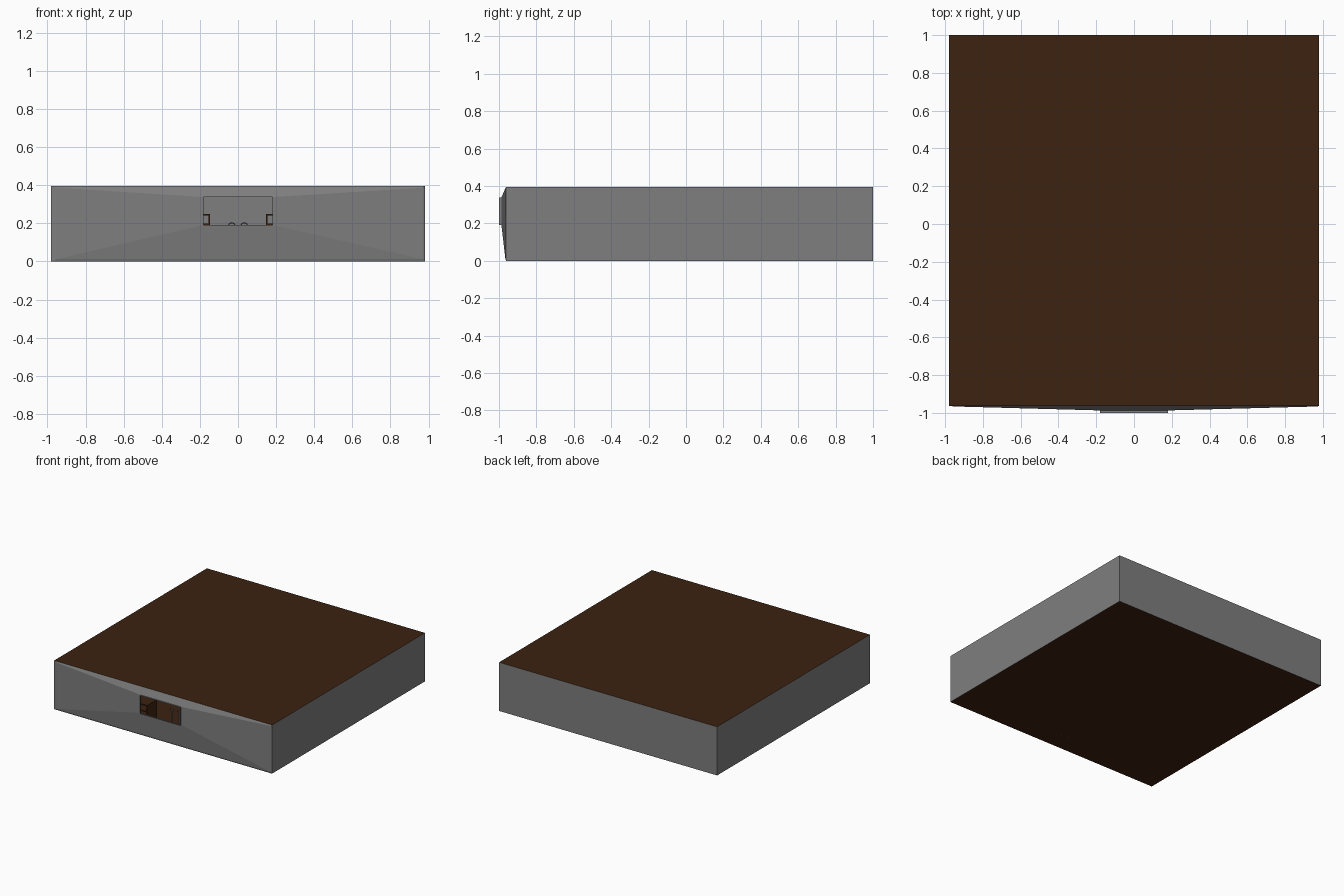
import bpy, bmesh, math

if "Cube" in bpy.data.objects:
    bpy.data.objects.remove(bpy.data.objects["Cube"])


def material(name, rgb):
    m = bpy.data.materials.new(name)
    m.diffuse_color = (*rgb, 1)
    m.use_nodes = True
    m.node_tree.nodes["Principled BSDF"].inputs["Base Color"].default_value = m.diffuse_color
    return m


GREY = material("grey", (0.21, 0.21, 0.21))
BROWN = material("dark brown", (0.046, 0.016, 0.005))
H = 0.395
FRONT = -0.962


def finish(name, bm, mats):
    me = bpy.data.meshes.new(name)
    bm.to_mesh(me)
    bm.free()
    for m in mats:
        me.materials.append(m)
    ob = bpy.data.objects.new(name, me)
    bpy.context.collection.objects.link(ob)
    return ob


def box(name, x0, x1, y0, y1, z0, z1, mat):
    bm = bmesh.new()
    bmesh.ops.create_cube(bm, size=1)
    for v in bm.verts:
        v.co.x = x0 if v.co.x < 0 else x1
        v.co.y = y0 if v.co.y < 0 else y1
        v.co.z = z0 if v.co.z < 0 else z1
    return finish(name, bm, [mat])


# Hollow main body: grey walls, brown floor and lid, open at the front
bm = bmesh.new()
bmesh.ops.create_cube(bm, size=1)
for v in bm.verts:
    v.co.x *= 1.96
    v.co.y = FRONT if v.co.y < 0 else 1.0
    v.co.z = 0 if v.co.z < 0 else H
bm.normal_update()
for f in list(bm.faces):
    if f.normal.y < -0.5:
        bm.faces.remove(f)
    elif abs(f.normal.z) > 0.5:
        f.material_index = 1
finish("main_body", bm, [GREY, BROWN])

# Front panel: nested rectangles sloping out to the protruding opening rim
loops = [(-0.98, 0.98, 0, H, FRONT),
         (-0.952, 0.973, 0.012, 0.387, -0.966),
         (-0.18, 0.18, 0.192, 0.338, -0.987),
         (-0.18, 0.18, 0.192, 0.338, -1.0)]
bm = bmesh.new()
rings = [[bm.verts.new(p) for p in ((a, y, c), (b, y, c), (b, y, d), (a, y, d))]
         for a, b, c, d, y in loops]
for r, s in zip(rings, rings[1:]):
    for i in range(4):
        j = (i + 1) % 4
        bm.faces.new((r[i], r[j], s[j], s[i]))
finish("front_panel", bm, [GREY])

# Low brown counters just inside both ends of the opening
for side, name in ((-1, "left"), (1, "right")):
    xs = sorted((side * 0.148, side * 0.30))
    box(name + "_counter_top", *xs, -0.955, -0.83, 0.24, 0.25, BROWN)
    box(name + "_counter_shelf", *xs, -0.955, -0.83, 0.19, 0.20, BROWN)
    leg = sorted((side * 0.148, side * 0.156))
    box(name + "_counter_side", *leg, -0.955, -0.83, 0.0, 0.24, BROWN)

# Small grey arched backs showing above the lower edge of the opening
for x in (-0.033, 0.033):
    bpy.ops.mesh.primitive_torus_add(
        major_segments=16, minor_segments=6, major_radius=0.018, minor_radius=0.003,
        location=(x, -0.8, 0.185), rotation=(math.pi / 2, 0, 0))
    ob = bpy.context.object
    ob.name = "arched_back"
    ob.data.materials.append(GREY)
    box("arched_back_post", x - 0.004, x + 0.004, -0.804, -0.796, 0, 0.17, GREY)
